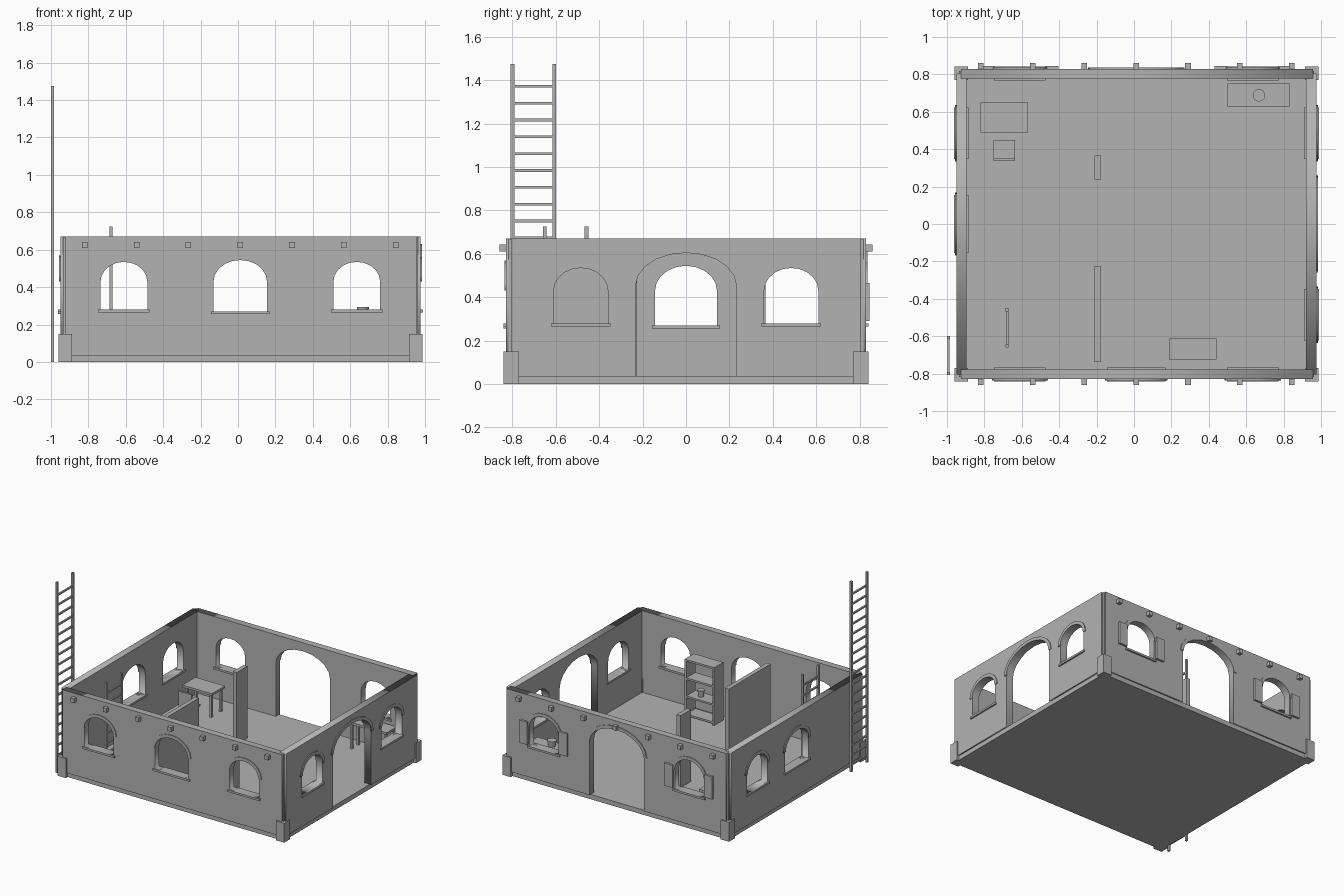
import bpy, bmesh, math
from mathutils import Vector

if "Cube" in bpy.data.objects:
    bpy.data.objects.remove(bpy.data.objects["Cube"])

stone = bpy.data.materials.new("plain_grey")
stone.diffuse_color = (0.45, 0.45, 0.45, 1)
stone.use_nodes = True
stone.node_tree.nodes["Principled BSDF"].inputs["Base Color"].default_value = stone.diffuse_color

def finish(name, bm):
    bmesh.ops.remove_doubles(bm, verts=bm.verts, dist=1e-5)
    bmesh.ops.recalc_face_normals(bm, faces=bm.faces)
    me = bpy.data.meshes.new(name)
    bm.to_mesh(me)
    bm.free()
    me.materials.append(stone)
    ob = bpy.data.objects.new(name, me)
    bpy.context.collection.objects.link(ob)
    return ob

def add_box(bm, x0, x1, y0, y1, z0, z1):
    vs = bmesh.ops.create_cube(bm, size=1)["verts"]
    for v in vs:
        v.co = Vector(((x0 + x1) / 2 + v.co.x * (x1 - x0),
                       (y0 + y1) / 2 + v.co.y * (y1 - y0),
                       (z0 + z1) / 2 + v.co.z * (z1 - z0)))

def boxes(name, *dims):
    bm = bmesh.new()
    for d in dims:
        add_box(bm, *d)
    return finish(name, bm)

def pot(name, x, y, z, r, h):
    bm = bmesh.new()
    bmesh.ops.create_cone(bm, cap_ends=True, segments=16, radius1=r * 0.8, radius2=r, depth=h)
    bmesh.ops.translate(bm, verts=bm.verts, vec=(x, y, z + h / 2))
    return finish(name, bm)

def slab(name, loops, axis, a, b):
    """Extrude filled 2D outlines (u, z), with holes, from a to b along the axis."""
    cu = bpy.data.curves.new(name, 'CURVE')
    cu.dimensions, cu.fill_mode, cu.extrude = '2D', 'BOTH', abs(b - a) / 2
    for pts in loops:
        sp = cu.splines.new('POLY')
        sp.points.add(len(pts) - 1)
        for p, (u, v) in zip(sp.points, pts):
            p.co = (u, v, 0, 1)
        sp.use_cyclic_u = True
    tmp = bpy.data.objects.new(name + "_outline", cu)
    bpy.context.collection.objects.link(tmp)
    me = bpy.data.meshes.new_from_object(tmp.evaluated_get(bpy.context.evaluated_depsgraph_get()))
    bm = bmesh.new()
    bm.from_mesh(me)
    bpy.data.objects.remove(tmp)
    bpy.data.curves.remove(cu)
    bpy.data.meshes.remove(me)
    for v in bm.verts:
        u, z, w = v.co
        w += (a + b) / 2
        v.co = (u, w, z) if axis == 'y' else (w, u, z)
    return finish(name, bm)

def arc(c, half, spring, top, n=10):
    return [(c + half * math.cos(math.pi * i / n),
             spring + (top - spring) * math.sin(math.pi * i / n)) for i in range(n + 1)]

# Opening kinds: half width, bottom, spring, top
SMALL = (0.125, 0.28, 0.43, 0.535)
LARGE = (0.143, 0.27, 0.43, 0.545)
DOOR = (0.233, 0.035, 0.45, 0.605)
TOP = 0.67

def wall(side, axis, u0, u1, inner, outer, openings):
    s = 1 if outer > inner else -1
    outline = [(u0, 0.035), (u0, TOP), (u1, TOP), (u1, 0.035)]
    holes = []
    for i, (c, (half, bottom, spring, top)) in enumerate(openings):
        head = arc(c, half, spring, top)
        pts = [(c + half, bottom)] + head + [(c - half, bottom)]
        if bottom < 0.1:
            outline += pts
        else:
            holes.append(pts)
            # sill
            ext = half + 0.013
            lo, hi = sorted((inner - s * 0.01, outer + s * 0.012))
            d = (c - ext, c + ext, lo, hi) if axis == 'y' else (lo, hi, c - ext, c + ext)
            boxes(f"{side}_sill_{i}", (*d, bottom - 0.015, bottom))
        # thin moulding over the arch
        ring = head + arc(c, half + 0.025, spring, top + 0.025)[::-1]
        slab(f"{side}_arch_moulding_{i}", [ring], axis, outer - s * 0.002, outer + s * 0.006)
    slab(side + "_wall", [outline] + holes, axis, inner, outer)

wall("front", 'y', -0.925, 0.957, -0.778, -0.83, [(-0.61, SMALL), (0.012, LARGE), (0.635, SMALL)])
wall("back", 'y', -0.925, 0.957, 0.778, 0.83, [(-0.61, SMALL), (0.012, DOOR), (0.635, SMALL)])
wall("left", 'x', -0.805, 0.805, -0.895, -0.95, [(0.0, LARGE), (0.485, SMALL)])
wall("right", 'x', -0.805, 0.805, 0.92, 0.977, [(-0.485, SMALL), (0.0, DOOR), (0.485, SMALL)])

# Floor slab, recessed corner posts and corner footings
boxes("floor", (-0.94, 0.967, -0.82, 0.82, 0, 0.037))
CX = 0.0135
for sx in (-1, 1):
    for sy in (-1, 1):
        tag = ("left" if sx < 0 else "right") + ("_front" if sy < 0 else "_back")
        def corner(name, lo, hx, hy, z0, z1):
            x = sorted((CX + sx * (hx - lo), CX + sx * hx))
            y = sorted((sy * (hy - lo), sy * hy))
            boxes(name, (*x, *y, z0, z1))
        corner(tag + "_corner_post", 0.042, 0.950, 0.818, 0.03, TOP - 0.001)
        corner(tag + "_footing", 0.072, 0.972, 0.842, 0, 0.15)

# Protruding roof beam ends
for side, s in (("front", -1), ("back", 1)):
    for i in range(7):
        x = 0.012 + (i - 3) * 0.277
        y = sorted((s * 0.82, s * 0.86))
        boxes(f"{side}_beam_end_{i}", (x - 0.015, x + 0.015, *y, 0.61, 0.642))

# Open shutters on the back windows
for c in (-0.61, 0.635):
    for s in (-1, 1):
        x = sorted((c + s * 0.135, c + s * 0.205))
        boxes("shutter", (*x, 0.829, 0.846, 0.29, 0.465))

# Partitions
boxes("long_partition", (-0.21, -0.177, -0.737, -0.225, 0.036, 0.575))
boxes("short_partition", (-0.21, -0.177, 0.237, 0.367, 0.036, 0.595))

# Ladders
def ladder(name, x0, x1, y0, y1, z0, z1, rungs):
    t = 0.017
    parts = [(x0, x1, y0, y0 + t, z0, z1), (x0, x1, y1 - t, y1, z0, z1)]
    m = (x0 + x1) / 2
    parts += [(m - 0.006, m + 0.006, y0 + t, y1 - t, z - 0.006, z + 0.006) for z in rungs]
    boxes(name, *parts)

ladder("tall_ladder", -1.0, -0.984, -0.808, -0.598, 0, 1.475, [1.372 - 0.0776 * k for k in range(18)])
ladder("inner_ladder", -0.686, -0.67, -0.66, -0.45, 0.036, 0.725, [0.64 - 0.0776 * k for k in range(8)])

# Tables and chair
def table(name, x0, x1, y0, y1, top, thick, leg, *extra):
    g = 0.012
    parts = [(x0, x1, y0, y1, top - thick, top)]
    for x in (x0 + g, x1 - g - leg):
        for y in (y0 + g, y1 - g - leg):
            parts.append((x, x + leg, y, y + leg, 0.036, top - thick))
    boxes(name, *parts, *extra)

table("table", -0.82, -0.567, 0.49, 0.65, 0.23, 0.017, 0.018)
table("side_table", 0.5, 0.835, 0.627, 0.75, 0.25, 0.017, 0.018)
table("chair", -0.75, -0.637, 0.34, 0.45, 0.145, 0.014, 0.013,
      (-0.75, -0.637, 0.34, 0.354, 0.145, 0.26))
pot("bowl", 0.668, 0.688, 0.25, 0.033, 0.045)

# Bookshelf
shelf = [(x, x + 0.014, -0.725, -0.613, 0.036, 0.475) for x in (0.188, 0.426)]
shelf += [(0.188, 0.44, -0.725, -0.613, z, z + 0.014) for z in (0.05, 0.19, 0.33, 0.472)]
boxes("shelf_unit", *shelf)
pot("shelf_pot", 0.34, -0.67, 0.204, 0.025, 0.05)
